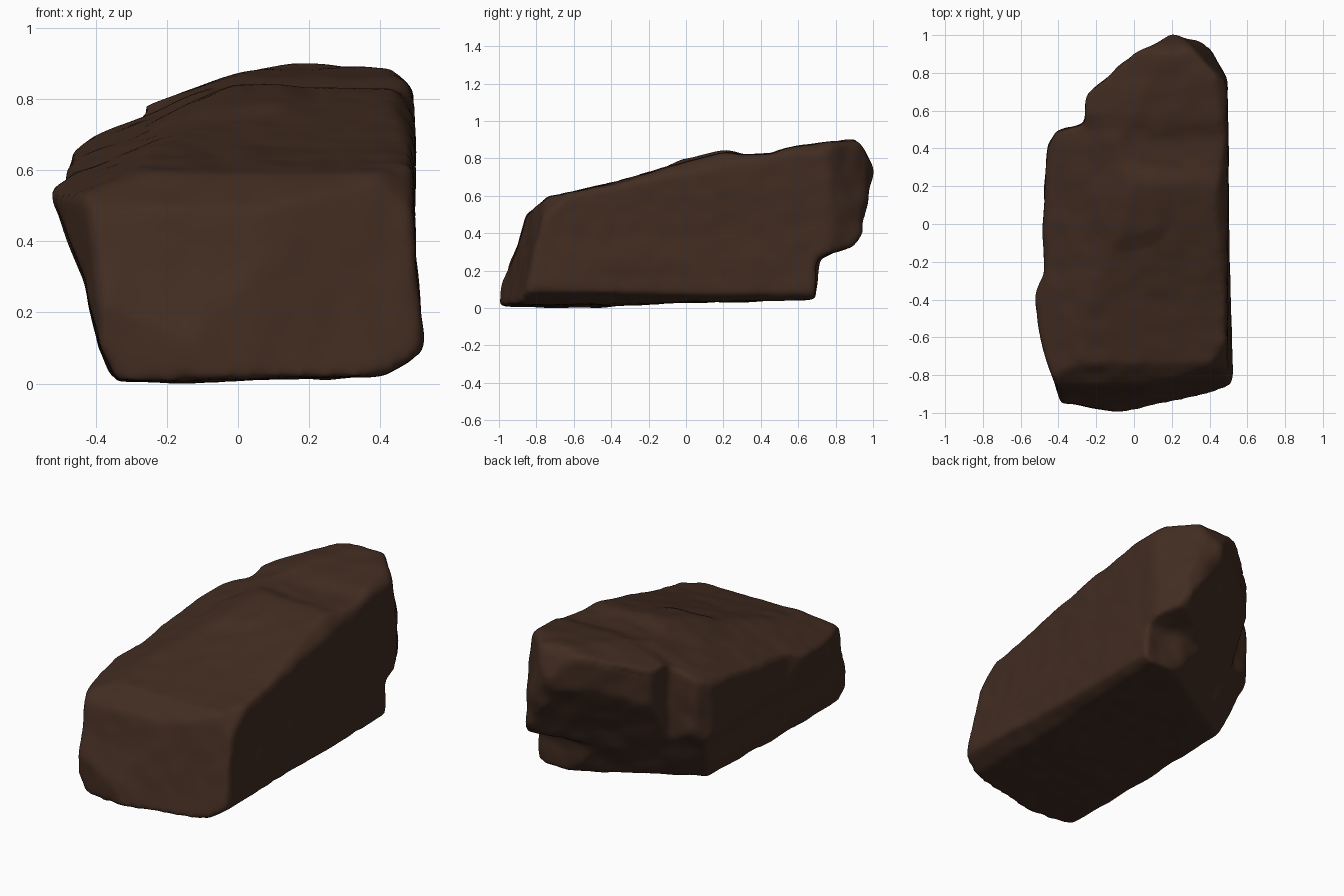
import bpy
import bmesh
from mathutils import Vector, noise

cube = bpy.data.objects.get("Cube")
if cube:
    bpy.data.objects.remove(cube, do_unlink=True)

TOP = [(-.385, -.945), (-.04, -1.01), (.1, -.965), (.5, -.885), (.525, -.8), (.5, 0), (.495, .77),
       (.39, .94), (.21, 1.005), (0, .9), (-.255, .685), (-.26, .53), (-.41, .49), (-.46, .4),
       (-.48, 0), (-.475, -.25), (-.53, -.4), (-.49, -.65)]
SIDE = [(-1.01, 0), (-.985, .13), (-.9, .32), (-.855, .49), (-.74, .59), (-.4, .66), (0, .78),
        (.22, .83), (.3, .815), (.45, .82), (.55, .855), (.91, .9), (.965, .84), (1.005, .72),
        (.965, .6), (.965, .42), (.88, .32), (.71, .26), (.695, .2), (.695, .04), (0, .025), (-.5, 0)]
FRONT = [(-.345, -.005), (-.39, .1), (-.43, .28), (-.5, .46), (-.53, .54), (-.485, .58),
         (-.47, .64), (-.42, .685), (-.255, .755), (-.12, .81), (0, .86), (.15, .9), (.435, .88),
         (.495, .825), (.495, .4), (.528, .08), (.51, .02)]
# Fracture planes: point on the plane, outward direction
CUTS = [((-.1, .25, .795), (-.4, -.127, 1)),     # top falling to one side
        ((.475, -.5, .645), (1.2, -.19, 1)),     # worn long upper edge
        ((.5, -.88, 0), (.22, -1, .24)),         # front face
        ((.49, -.63, .6), (.8, -.7, .8)),        # front upper corner
        ((.5, .77, .68), (1, .9, .24)),          # back upper corner
        ((0, .517, .03), (-.5, .86, -.5)),       # undercut back corner
        ((.515, 0, .08), (.6, 0, -1))]           # worn long lower edge


def prism(name, outline, place):
    """Extrude an outline between depths -1.2 and 1.2; place maps (a, b, depth) to xyz."""
    bm = bmesh.new()
    near, far = ([bm.verts.new(place(a, b, d)) for a, b in outline] for d in (-1.2, 1.2))
    bm.faces.new(near)
    bm.faces.new(far)
    for i in range(len(outline)):
        j = (i + 1) % len(outline)
        bm.faces.new((near[i], near[j], far[j], far[i]))
    bmesh.ops.recalc_face_normals(bm, faces=bm.faces)
    mesh = bpy.data.meshes.new(name)
    bm.to_mesh(mesh)
    bm.free()
    obj = bpy.data.objects.new(name, mesh)
    bpy.context.collection.objects.link(obj)
    return obj


def apply(obj, kind, **settings):
    mod = obj.modifiers.new(kind.lower(), kind)
    for key, value in settings.items():
        setattr(mod, key, value)
    bpy.context.view_layer.objects.active = obj
    bpy.ops.object.modifier_apply(modifier=mod.name)


def clamp(value):
    return min(1, max(0, value))


# Rough block: the three outlines intersected
rock = prism("rock", TOP, lambda a, b, d: (a, b, d))
for helper in (prism("side_cutter", SIDE, lambda a, b, d: (d, a, b)),
               prism("front_cutter", FRONT, lambda a, b, d: (a, d, b))):
    apply(rock, 'BOOLEAN', operation='INTERSECT', object=helper, solver='EXACT')
    bpy.data.objects.remove(helper, do_unlink=True)

# Split off the fractured sides
bm = bmesh.new()
bm.from_mesh(rock.data)
for point, normal in CUTS:
    bmesh.ops.bisect_plane(bm, geom=bm.verts[:] + bm.edges[:] + bm.faces[:], dist=1e-5,
                           plane_co=point, plane_no=Vector(normal).normalized(), clear_outer=True)
    bmesh.ops.holes_fill(bm, edges=[e for e in bm.edges if e.is_boundary], sides=0)
bmesh.ops.recalc_face_normals(bm, faces=bm.faces)
bm.to_mesh(rock.data)
bm.free()

# Even mesh with softened edges
apply(rock, 'REMESH', mode='VOXEL', voxel_size=0.016)
apply(rock, 'SMOOTH', factor=0.5, iterations=12)

# Weathered surface: broad swells, rough back, and thin raised layers on top
bm = bmesh.new()
bm.from_mesh(rock.data)
bm.normal_update()
moves = []
for v in bm.verts:
    n, p = v.normal, v.co
    swell = noise.noise(p * 4) * 0.006 + noise.noise(p * 10) * 0.005
    rough_back = noise.noise(p * 6) * 0.015 * max(0, n.y)
    r = ((p.x + .02) / .22) ** 2 + ((p.y - .1) / .22) ** 2
    mound = 0.012 * clamp((1.2 - r) * 1.5)
    slab = 0.018 * clamp((p.y - .5) * 12) * clamp((.1 - p.x) * 4)
    moves.append(n * (swell + rough_back + (mound + slab) * clamp((n.z - .5) * 4)))
for v, move in zip(bm.verts, moves):
    v.co += move

# Rest on the ground
bmesh.ops.translate(bm, verts=bm.verts, vec=(0, 0, -min(v.co.z for v in bm.verts)))
bm.to_mesh(rock.data)
bm.free()

# Dark brown stone
stone = bpy.data.materials.new("dark_brown_stone")
stone.use_nodes = True
color = (0.053, 0.025, 0.015, 1)
stone.diffuse_color = color
bsdf = stone.node_tree.nodes["Principled BSDF"]
bsdf.inputs["Base Color"].default_value = color
bsdf.inputs["Roughness"].default_value = 0.9
rock.data.materials.clear()
rock.data.materials.append(stone)
for poly in rock.data.polygons:
    poly.use_smooth = True
